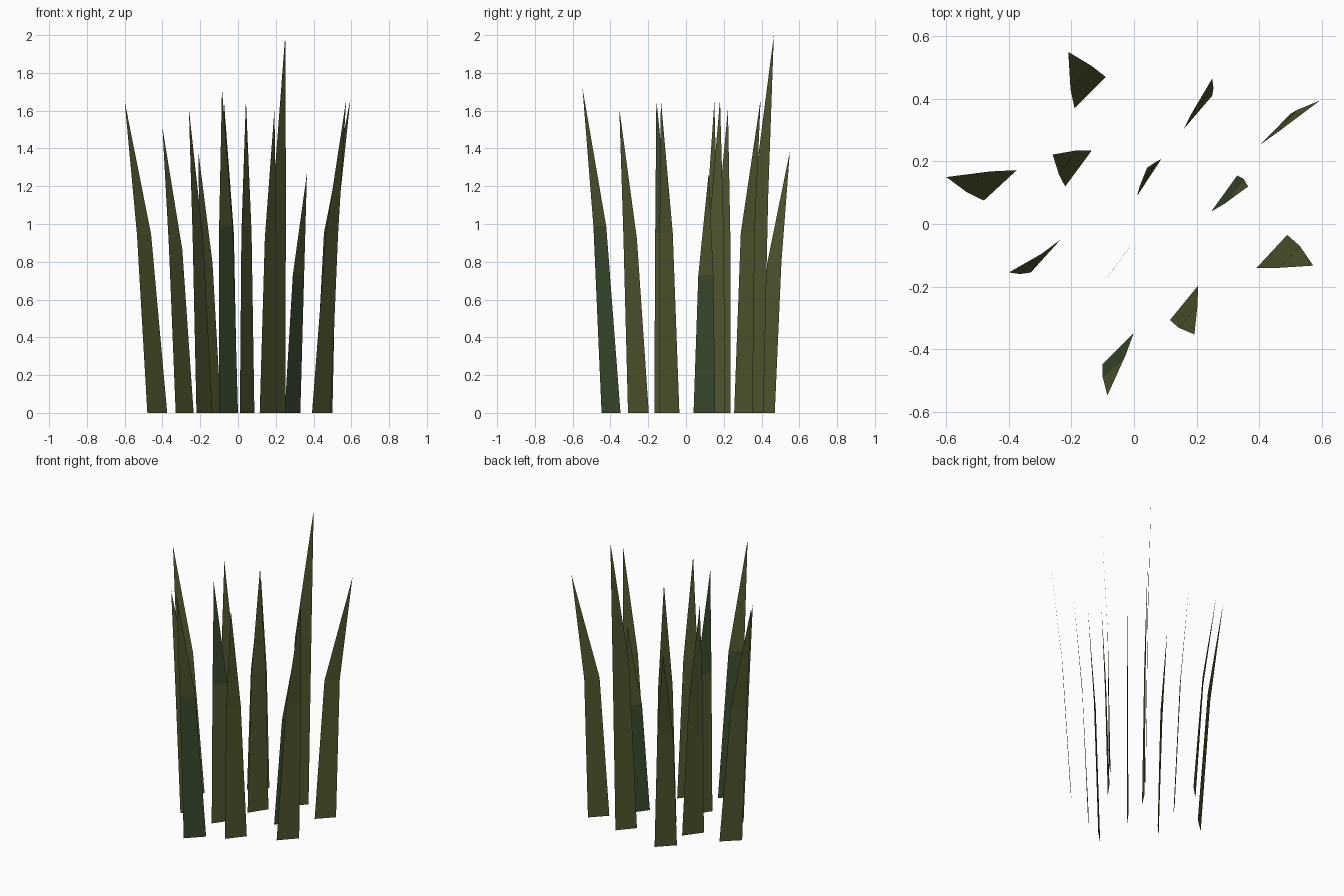
import bpy


def material(name, rgb):
    m = bpy.data.materials.new(name)
    m.diffuse_color = (*rgb, 1)
    return m


olive = material("olive_green", (0.085, 0.1, 0.03))
deep = material("deep_green", (0.045, 0.075, 0.03))


# A flat blade: wide lower quad, bent upper triangle.
# a, b: base edge; c, d: edge at the bend; tip: (x, y, z)
def grass_blade(i, a, b, c, d, tip, lower=olive, upper=olive):
    bend = tip[2] * 0.573
    verts = [(*a, 0), (*b, 0), (*d, bend), (*c, bend), tip]
    me = bpy.data.meshes.new(f"grass_blade_{i}")
    me.from_pydata(verts, [], [(0, 1, 2, 3), (3, 2, 4)])
    me.materials.append(lower)
    me.materials.append(upper)
    me.polygons[1].material_index = 1
    me.update()
    ob = bpy.data.objects.new(f"grass_blade_{i}", me)
    bpy.context.collection.objects.link(ob)


# Back row
grass_blade(1, (-.19, .37), (-.09, .47), (-.203, .43), (-.135, .505), (-.21, .55, 1.385))
grass_blade(2, (.16, .305), (.25, .41), (.185, .355), (.254, .435), (.25, .465, 2.0))
grass_blade(3, (.405, .255), (.50, .352), (.455, .29), (.52, .364), (.595, .395, 1.66))
# Middle rows
grass_blade(4, (-.48, .075), (-.375, .172), (-.535, .102), (-.46, .168), (-.6, .15, 1.65))
grass_blade(5, (-.22, .12), (-.135, .235), (-.24, .158), (-.185, .235), (-.26, .222, 1.61))
grass_blade(6, (.01, .09), (.087, .207), (.018, .12), (.072, .2), (.042, .18, 1.66))
grass_blade(7, (.247, .04), (.33, .155), (.29, .065), (.35, .145), (.365, .12, 1.27), lower=deep)
grass_blade(8, (-.33, -.155), (-.235, -.05), (-.365, -.16), (-.295, -.095), (-.4, -.155, 1.51))
grass_blade(9, (-.083, -.168), (-.003, -.058), (-.08, -.163), (-.022, -.085), (-.075, -.157, 1.66), upper=deep)
# Front row
grass_blade(10, (.392, -.14), (.49, -.035), (.465, -.14), (.53, -.07), (.573, -.133, 1.66))
grass_blade(11, (.115, -.307), (.205, -.197), (.142, -.331), (.203, -.26), (.193, -.353, 1.61))
grass_blade(12, (-.1, -.447), (0, -.347), (-.1, -.49), (-.028, -.422), (-.085, -.548, 1.72), lower=deep)
